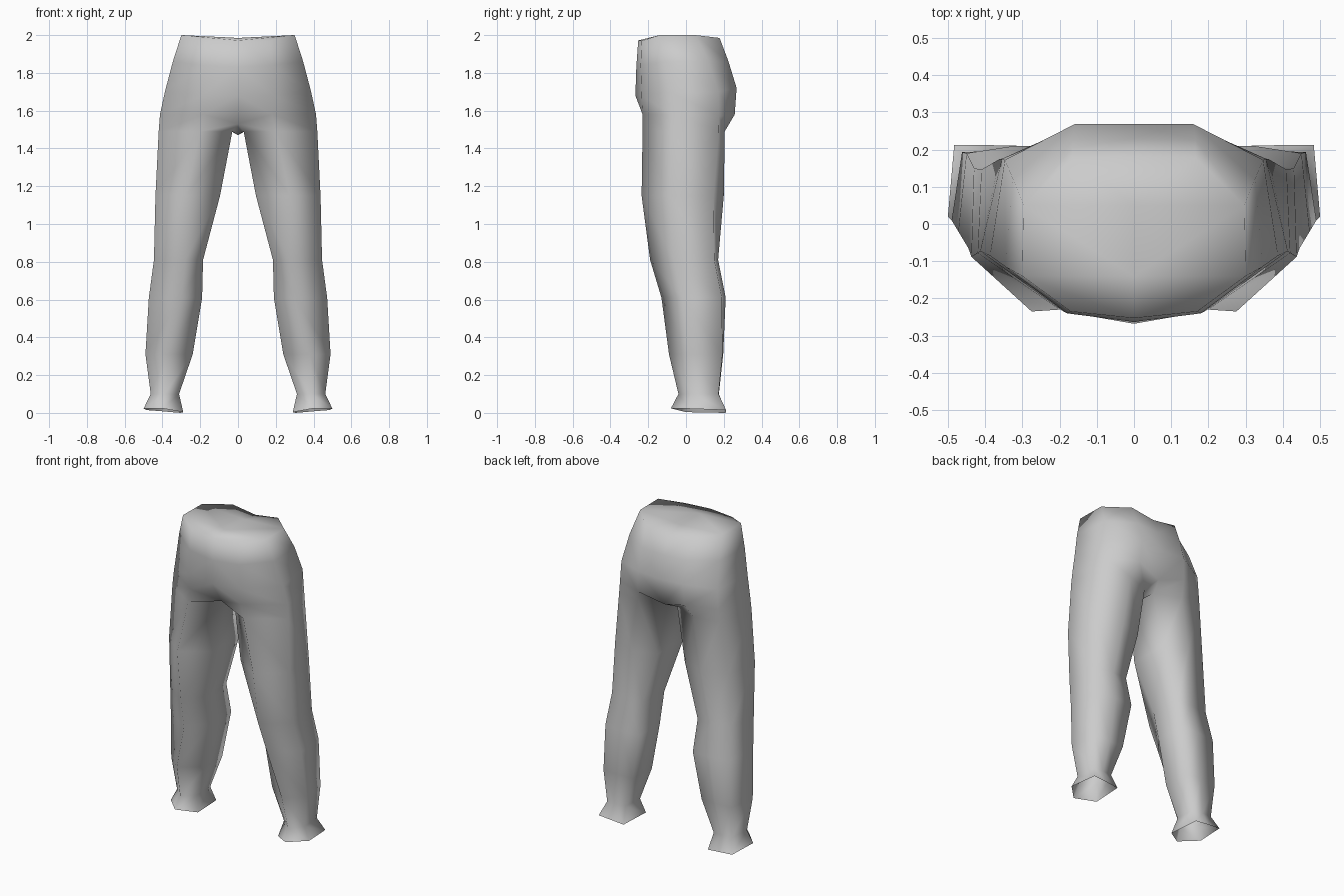
import bpy, bmesh

if "Cube" in bpy.data.objects:
    bpy.data.objects.remove(bpy.data.objects["Cube"])

# One plain cloth colour
cloth = bpy.data.materials.new("grey_cloth")
cloth.diffuse_color = (0.6, 0.6, 0.6, 1)
cloth.use_nodes = True
cloth.node_tree.nodes["Principled BSDF"].inputs["Base Color"].default_value = cloth.diffuse_color

bm = bmesh.new()


def ring(points):
    return [bm.verts.new(p) for p in points]


def leg_ring(z, *xy):
    """Six points: front, outer-front, outer-back, back, inner-back, inner-front."""
    return ring([(x, y, z) for x, y in xy])


def bridge(a, b, closed):
    n = len(a)
    for i in range(n if closed else n - 1):
        j = (i + 1) % n
        bm.faces.new((a[i], a[j], b[j], b[i]))


# Right half of the hips, each row running from front middle round to back middle
waist = ring([(0, -.253, 1.972), (.17, -.235, 1.97), (.3, -.14, 2),
              (.297, .05, 2), (.165, .178, 1.985), (0, .18, 1.96)])
belly = ring([(0, -.263, 1.83), (.18, -.24, 1.84), (.345, -.115, 1.86),
              (.325, .12, 1.86), (.165, .225, 1.86), (0, .228, 1.85)])
hips = ring([(0, -.268, 1.68), (.19, -.235, 1.68), (.387, -.085, 1.7),
             (.347, .172, 1.7), (.16, .268, 1.72), (0, .268, 1.71)])
seat = ring([(0, -.17, 1.53), (.18, -.23, 1.58), (.413, -.073, 1.58),
             (.355, .175, 1.57), (.17, .258, 1.58), (0, .225, 1.53)])
for a, b in ((waist, belly), (belly, hips), (hips, seat)):
    bridge(a, b, False)

# Closed waist top, dipping along the middle
mid_f, mid_b = ring([(0, -.14, 1.985), (0, .05, 1.982)])
bm.faces.new((waist[0], mid_f, waist[2], waist[1]))
bm.faces.new((mid_f, mid_b, waist[3], waist[2]))
bm.faces.new((mid_b, waist[5], waist[4], waist[3]))

# Leg rows, from the top of the thigh down to the flared open hem
rows = [
    leg_ring(1.49, (.2, -.23), (.42, -.078), (.362, .174), (.2, .205), (.035, .14), (.03, -.08)),
    leg_ring(1.15, (.275, -.235), (.437, -.088), (.41, .146), (.25, .2), (.097, .15), (.095, -.11)),
    leg_ring(.81, (.28, -.19), (.445, -.065), (.43, .15), (.3, .17), (.2, .165), (.185, -.04)),
    leg_ring(.61, (.3, -.13), (.472, -.02), (.45, .19), (.32, .21), (.195, .208), (.19, 0)),
    leg_ring(.31, (.38, -.09), (.49, .01), (.462, .193), (.35, .197), (.25, .195), (.24, .01)),
    leg_ring(.10, (.39, -.04), (.462, .03), (.45, .172), (.385, .174), (.32, .17), (.312, .03)),
    leg_ring(.013, (.4, -.08), (.5, .02), (.483, .212), (.395, .212), (.305, .21), (.29, 0)),
]
for a, b in zip(rows, rows[1:]):
    bridge(a, b, True)
for v, z in zip(rows[-1], (.024, .022, .015, .008, 0, .004)):
    v.co.z = z

# Join the seat to the thigh through the crotch
crotch = bm.verts.new((0, .02, 1.47))
front, outer_f, outer_b, back, inner_b, inner_f = rows[0]
bridge(seat[1:5], rows[0][:4], False)
bm.faces.new((seat[0], seat[1], front, inner_f))
bm.faces.new((seat[4], seat[5], inner_b, back))
bm.faces.new((seat[5], crotch, inner_f, inner_b))
bm.faces.new((crotch, seat[0], inner_f))

bmesh.ops.recalc_face_normals(bm, faces=bm.faces)
for f in bm.faces:
    f.smooth = True
mesh = bpy.data.meshes.new("trousers")
bm.to_mesh(mesh)
bm.free()
mesh.materials.append(cloth)
trousers = bpy.data.objects.new("trousers", mesh)
bpy.context.collection.objects.link(trousers)

# Left half
mirror = trousers.modifiers.new("left_half", 'MIRROR')
mirror.use_clip = True
mirror.merge_threshold = 0.001
